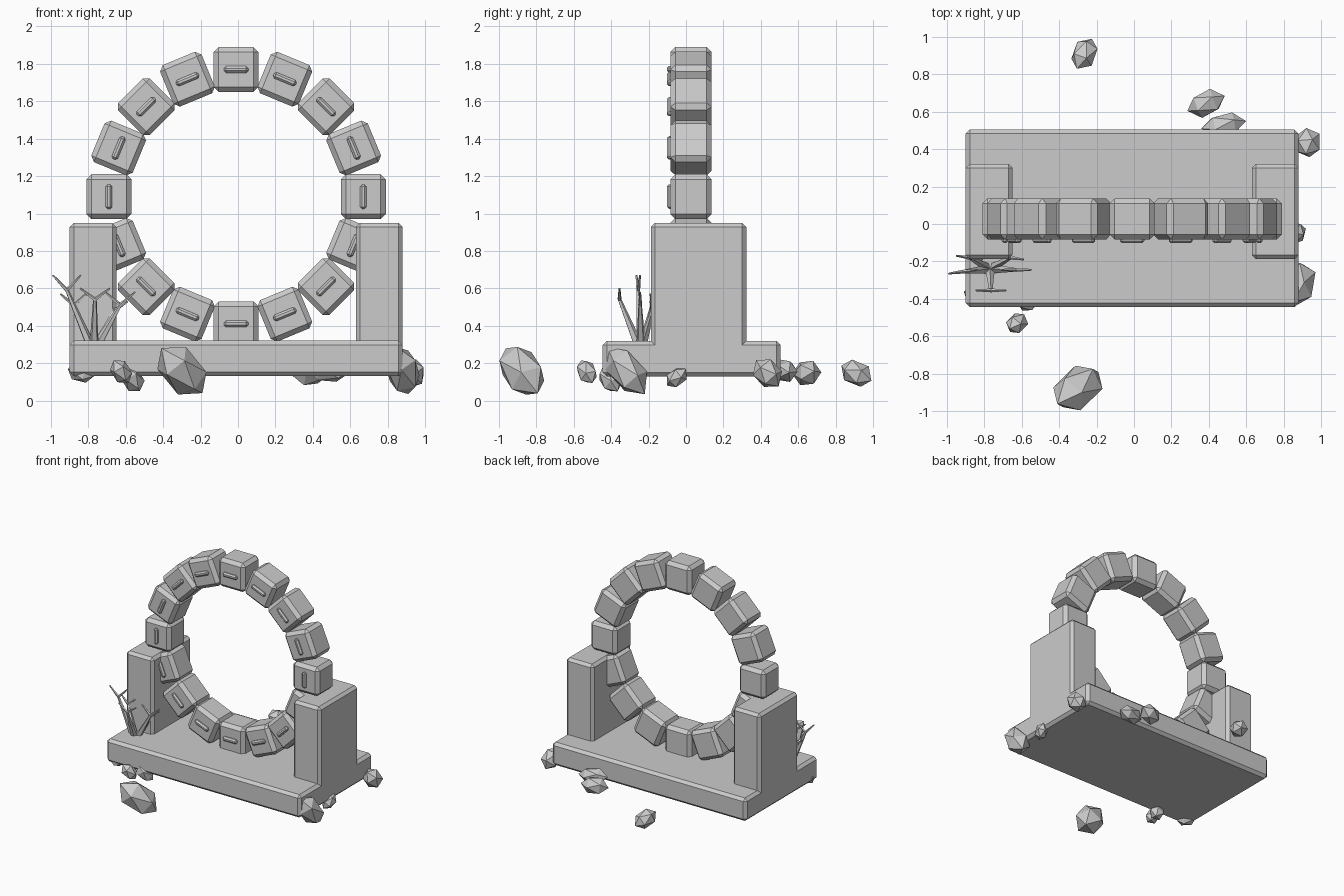
import bpy
import math
from mathutils import Vector, Matrix

cube = bpy.data.objects.get("Cube")
if cube:
    bpy.data.objects.remove(cube, do_unlink=True)

# Single stone colour
stone = bpy.data.materials.new("stone_grey")
stone.use_nodes = True
grey = (0.6, 0.6, 0.6, 1)
stone.diffuse_color = grey
stone.node_tree.nodes["Principled BSDF"].inputs["Base Color"].default_value = grey


def finish(name):
    ob = bpy.context.object
    ob.name = name
    ob.data.materials.append(stone)
    return ob


def block(name, center, size, bevel):
    """Box with chamfered edges."""
    bpy.ops.mesh.primitive_cube_add(size=1)
    ob = finish(name)
    ob.data.transform(Matrix.Diagonal((*size, 1)))
    ob.location = center
    mod = ob.modifiers.new("chamfer", "BEVEL")
    mod.width = bevel
    mod.segments = 1
    return ob


def rock(name, center, axis, width):
    """Faceted stone stretched along an axis."""
    axis = Vector(axis)
    bpy.ops.mesh.primitive_ico_sphere_add(subdivisions=1, radius=1, location=center)
    ob = finish(name)
    ob.scale = (width, width, axis.length)
    ob.rotation_euler = axis.to_track_quat("Z", "Y").to_euler()


def twig(name, start, end, r1, r2):
    """Tapered stem between two points."""
    start, end = Vector(start), Vector(end)
    d = end - start
    bpy.ops.mesh.primitive_cone_add(vertices=5, radius1=r1, radius2=r2,
                                    depth=d.length, location=(start + end) / 2)
    ob = finish(name)
    ob.rotation_euler = d.to_track_quat("Z", "Y").to_euler()


# Base slab and side pillars
block("base_slab", (-0.01, 0.03, 0.225), (1.78, 0.95, 0.19), 0.022)
for side, x in (("right", -0.775), ("left", 0.755)):
    block(side + "_pillar", (x, 0.067, 0.605), (0.25, 0.51, 0.69), 0.022)

# Ring of stones, each with a raised bar on the front
RADIUS, COUNT = 0.68, 16
for i in range(COUNT):
    a = 2 * math.pi * i / COUNT
    x, z = -0.01 + RADIUS * math.sin(a), 1.09 + RADIUS * math.cos(a)
    ring_stone = block(f"ring_stone_{i}", (x, 0.027, z), (0.24, 0.22, 0.24), 0.027)
    bar = block(f"ring_bar_{i}", (x, -0.085, z), (0.13, 0.035, 0.035), 0.011)
    ring_stone.rotation_euler.y = bar.rotation_euler.y = a

# Scattered rocks: centre, long half axis, half width
rocks = [
    ((-0.30, -0.877, 0.16), (0.11, 0.085, -0.12), 0.115),
    ((-0.265, 0.91, 0.147), (0.04, 0.08, -0.04), 0.07),
    ((0.385, 0.645, 0.148), (0.10, 0.04, 0.01), 0.072),
    ((0.48, 0.53, 0.16), (0.12, 0.02, -0.01), 0.065),
    ((0.93, 0.435, 0.147), (0.01, 0.06, -0.07), 0.075),
    ((0.87, -0.05, 0.125), (0.02, 0.05, 0.045), 0.05),
    ((0.88, -0.32, 0.16), (0.03, 0.1, -0.125), 0.095),
    ((-0.625, -0.53, 0.155), (0.04, 0.03, -0.06), 0.055),
    ((-0.565, -0.405, 0.115), (0.04, 0.04, -0.065), 0.06),
    ((-0.84, -0.39, 0.15), (0.07, -0.03, -0.02), 0.055),
]
for i, (center, axis, width) in enumerate(rocks):
    rock(f"rock_{i}", center, axis, width)

# Dry shrub: five stems, each forking into two tips
root = Vector((-0.77, -0.24, 0.3))
stems = [
    ((-0.765, -0.355, 0.54), (0.08, 0.0, 0.06)),
    ((-0.915, -0.255, 0.59), (0.075, 0.01, 0.08)),
    ((-0.63, -0.245, 0.51), (0.08, 0.0, 0.07)),
    ((-0.88, -0.18, 0.51), (0.07, -0.01, 0.06)),
    ((-0.66, -0.18, 0.48), (0.07, -0.01, 0.05)),
]
for i, (fork, (dx, dy, dz)) in enumerate(stems):
    fork = Vector(fork)
    foot = root.lerp(Vector((fork.x, fork.y, root.z)), 0.15)
    twig(f"shrub_stem_{i}", foot, fork, 0.025, 0.01)
    for s in (-1, 1):
        tip = fork + Vector((s * dx, s * dy, dz))
        twig(f"shrub_tip_{i}_{s}", fork, tip, 0.011, 0.005)
